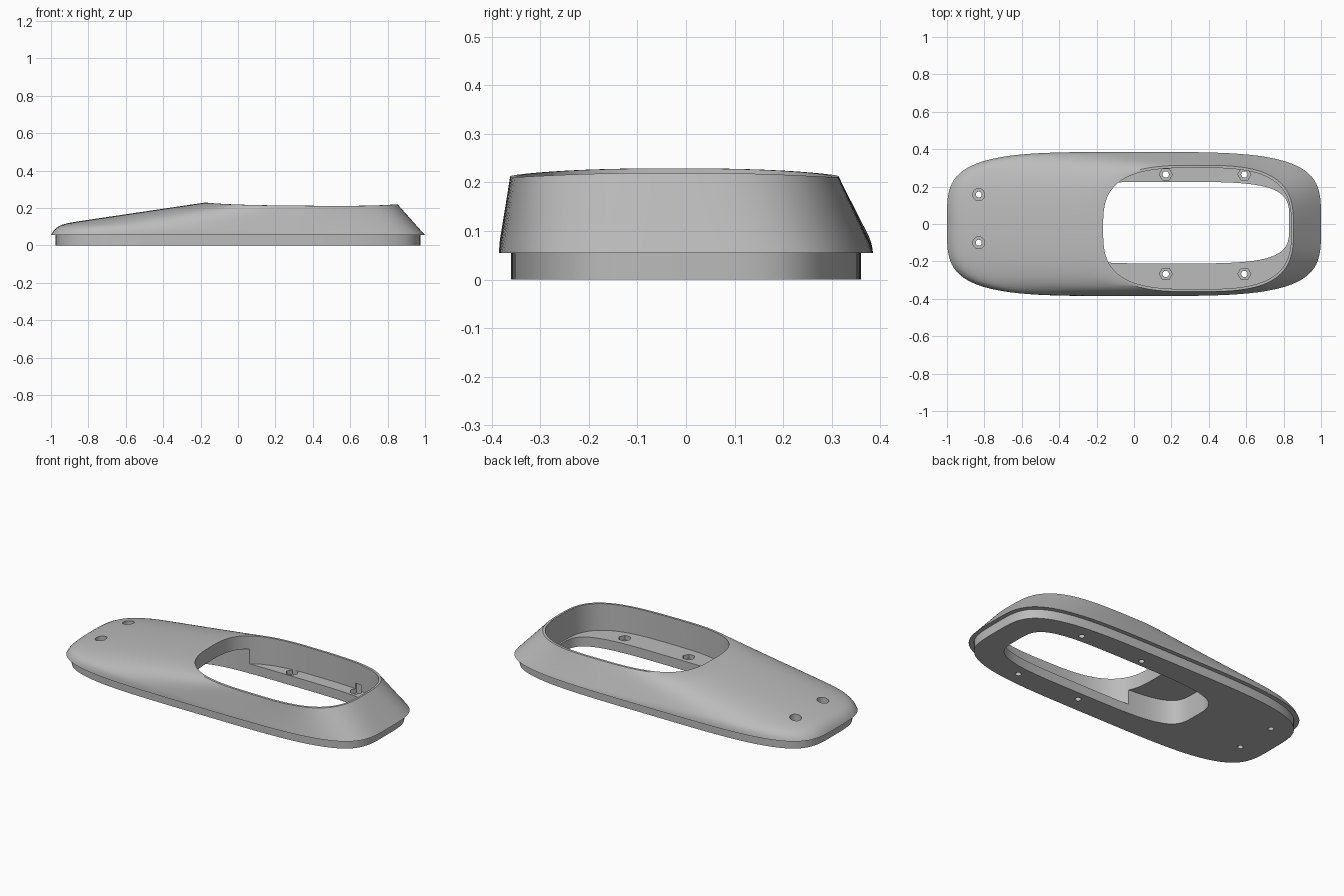
import bpy, bmesh, math

cube = bpy.data.objects.get("Cube")
if cube:
    bpy.data.objects.remove(cube, do_unlink=True)

SEG = 144
LEDGE = 0.055       # height where the plinth meets the shell
FLOOR = 0.056       # top of the inner flanges

grey = bpy.data.materials.new("plain_grey")
grey.use_nodes = True
grey.diffuse_color = (0.5, 0.5, 0.5, 1)
grey.node_tree.nodes["Principled BSDF"].inputs["Base Color"].default_value = (0.5, 0.5, 0.5, 1)


def outline(cx, cy, a, b, n):
    """Rounded rectangle outline as a superellipse."""
    pts = []
    for i in range(SEG):
        t = 2 * math.pi * i / SEG
        c, s = math.cos(t), math.sin(t)
        r = (abs(c) ** n + abs(s) ** n) ** (-1 / n)
        pts.append((cx + a * r * c, cy + b * r * s))
    return pts


def loft(name, rings):
    """Closed solid skinned through rings of equal point count."""
    bm = bmesh.new()
    loops = [[bm.verts.new(p) for p in ring] for ring in rings]
    count = len(loops[0])
    for low, high in zip(loops, loops[1:]):
        for i in range(count):
            j = (i + 1) % count
            bm.faces.new((low[i], low[j], high[j], high[i]))
    bm.faces.new(loops[0][::-1])
    # Fan cap, since the top ring is crowned
    mid = bm.verts.new([sum(v.co[k] for v in loops[-1]) / count for k in range(3)])
    for i in range(count):
        bm.faces.new((loops[-1][i], loops[-1][(i + 1) % count], mid))
    bmesh.ops.recalc_face_normals(bm, faces=bm.faces)
    mesh = bpy.data.meshes.new(name)
    bm.to_mesh(mesh)
    bm.free()
    obj = bpy.data.objects.new(name, mesh)
    bpy.context.collection.objects.link(obj)
    mesh.materials.append(grey)
    return obj


def prism(name, pts, z0, z1):
    return loft(name, [[(x, y, z) for x, y in pts] for z in (z0, z1)])


def disc(x, y, r, sides):
    return [(x + r * math.cos(2 * math.pi * i / sides),
             y + r * math.sin(2 * math.pi * i / sides)) for i in range(sides)]


def rim_height(x, y):
    return 0.229 - 0.009 * (x + 0.17) - 0.012 * abs((y + 0.023) / 0.337) ** 2.5


def shell_ring(t):
    """Ring of the shell between the ledge (0) and the rim (1)."""
    ring = []
    for i, ((bx, by), (ox, oy)) in enumerate(zip(skirt, rim)):
        nose = 0.5 - 0.5 * math.cos(2 * math.pi * i / SEG)
        bulge = 0.3 * nose ** 2
        rise = (1 - bulge) * t + bulge * (1 - (1 - t) ** 30)
        z = LEDGE + (rim_height(ox, oy) - LEDGE) * rise
        ring.append((bx + (ox - bx) * t, by + (oy - by) * t, z))
    return ring


# Plinth and sloping shell as one solid
plinth = outline(0, 0, 0.975, 0.36, 4)
skirt = outline(0, 0, 1.0, 0.385, 4)
rim = outline(0.338, -0.024, 0.515, 0.338, 3.1)
rings = [[(x, y, z) for x, y in plinth] for z in (0, LEDGE)]
rings += [shell_ring(t) for t in (0, 0.008, 0.02, 0.04, 0.07, 0.11, 0.17, 0.25, 0.4, 0.55, 0.7, 0.85, 1)]
body = loft("housing_shell", rings)

# Cutters: top opening, through slot under the hood, bolt holes
cutters = [
    prism("opening_cutter", outline(0.338, -0.024, 0.503, 0.324, 3.1), FLOOR, 0.5),
    prism("slot_cutter", outline(0.2, 0.007, 0.63, 0.218, 4), -0.1, 0.145),
]
for x in (0.17, 0.59):
    for y in (-0.267, 0.265):
        cutters.append(prism("nut_recess_cutter", disc(x, y, 0.035, 6), 0.03, 0.09))
        cutters.append(prism("bolt_hole_cutter", disc(x, y, 0.017, 20), -0.1, 0.08))
for y in (-0.1, 0.157):
    cutters.append(prism("screw_recess_cutter", disc(-0.83, y, 0.032, 28), 0.09, 0.3))
    cutters.append(prism("screw_hole_cutter", disc(-0.83, y, 0.016, 20), -0.1, 0.2))

bpy.ops.object.select_all(action='DESELECT')
bpy.context.view_layer.objects.active = body
body.select_set(True)
for cutter in cutters:
    cutter.hide_render = True
    mod = body.modifiers.new("cut", 'BOOLEAN')
    mod.operation = 'DIFFERENCE'
    mod.solver = 'EXACT'
    mod.object = cutter
    bpy.ops.object.modifier_apply(modifier=mod.name)
    bpy.data.objects.remove(cutter, do_unlink=True)

bpy.ops.object.shade_smooth_by_angle(angle=math.radians(30))
